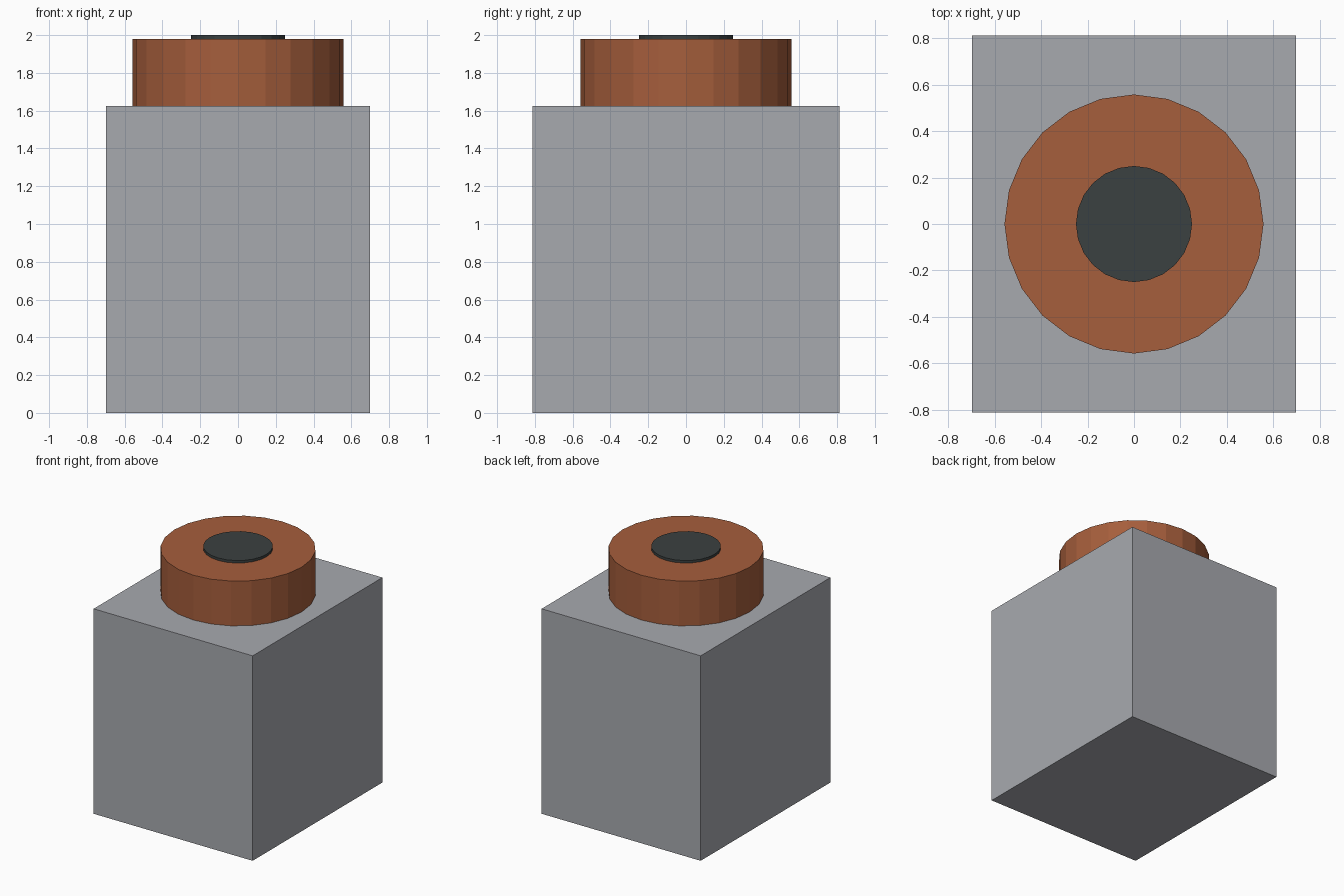
import bpy

cube = bpy.data.objects.get("Cube")
if cube:
    bpy.data.objects.remove(cube, do_unlink=True)


def make_material(name, rgb):
    mat = bpy.data.materials.new(name)
    mat.use_nodes = True
    colour = (*rgb, 1.0)
    mat.diffuse_color = colour
    mat.node_tree.nodes["Principled BSDF"].inputs["Base Color"].default_value = colour
    return mat


def finish(name, mat):
    obj = bpy.context.object
    obj.name = name
    obj.data.name = name
    obj.data.materials.append(mat)
    return obj


def add_disc(name, radius, bottom, top, mat):
    bpy.ops.mesh.primitive_cylinder_add(
        vertices=24, radius=radius, depth=top - bottom,
        location=(0, 0, (bottom + top) / 2))
    return finish(name, mat)


grey = make_material("light grey", (0.39, 0.40, 0.43))
copper = make_material("copper brown", (0.38, 0.112, 0.045))
charcoal = make_material("charcoal", (0.043, 0.052, 0.052))

BODY_TOP = 1.625
COLLAR_TOP = 1.98

# Block body
bpy.ops.mesh.primitive_cube_add(size=1, location=(0, 0, BODY_TOP / 2))
body = bpy.context.object
body.scale = (1.395, 1.625, BODY_TOP)
bpy.ops.object.transform_apply(location=False, rotation=False, scale=True)
finish("block_body", grey)

# Faceted collar and the cap raised slightly above it
add_disc("collar", 0.558, BODY_TOP, COLLAR_TOP, copper)
add_disc("centre_cap", 0.25, COLLAR_TOP, 2.0, charcoal)
